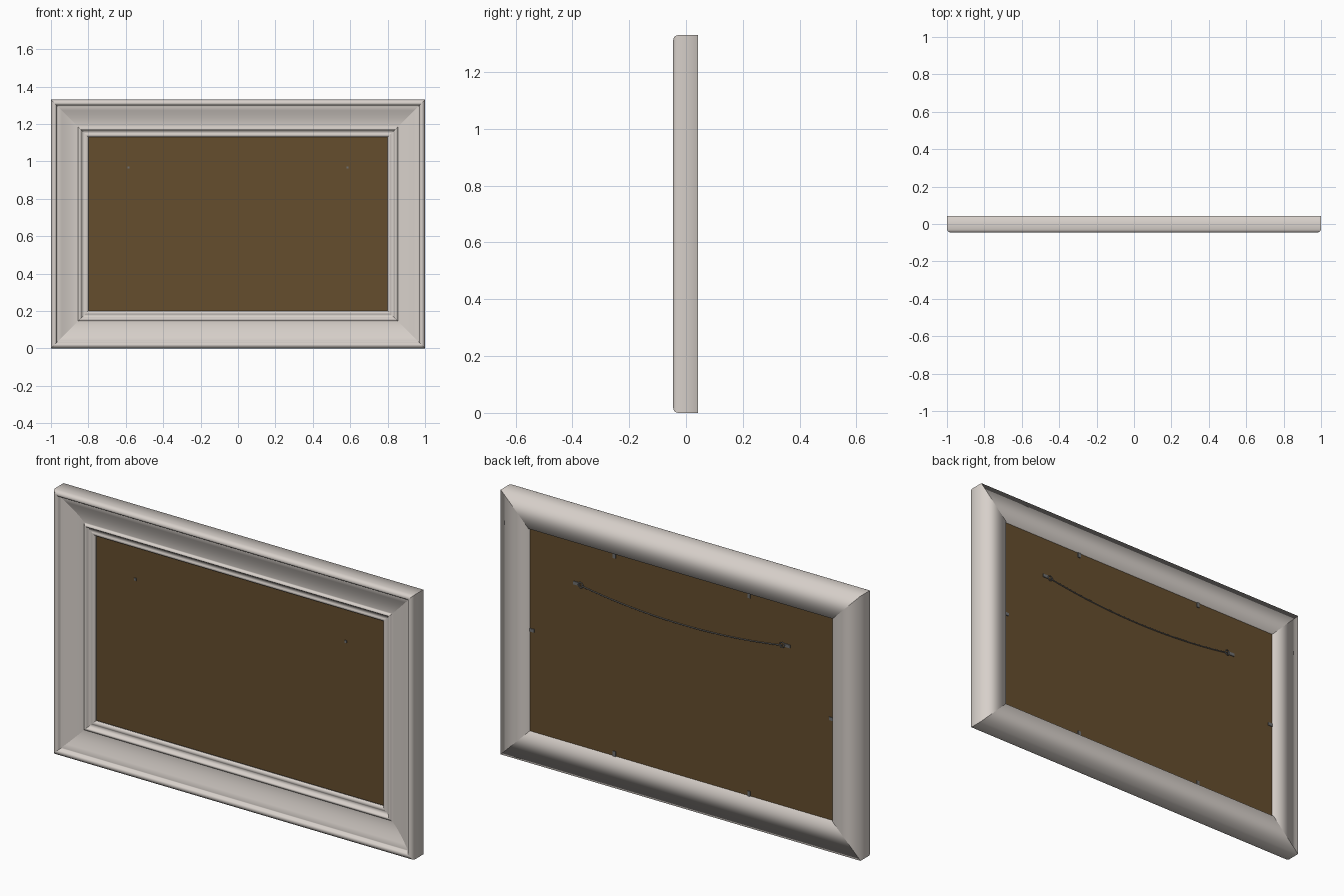
import bpy, bmesh, math
from mathutils import Vector

if "Cube" in bpy.data.objects:
    bpy.data.objects.remove(bpy.data.objects["Cube"])

W, H = 1.0, 1.33          # half width, full height
BACK = 0.043
BOARD_BACK = 0.033


def material(name, rgb):
    m = bpy.data.materials.new(name)
    m.use_nodes = True
    m.diffuse_color = (*rgb, 1)
    m.node_tree.nodes["Principled BSDF"].inputs["Base Color"].default_value = (*rgb, 1)
    return m


white = material("painted_wood", (0.68, 0.63, 0.59))
brown = material("brown_board", (0.13, 0.075, 0.027))
metal = material("dark_metal", (0.16, 0.16, 0.16))


def finish(name, bm, mat, smooth=False):
    bmesh.ops.recalc_face_normals(bm, faces=bm.faces)
    me = bpy.data.meshes.new(name)
    bm.to_mesh(me)
    bm.free()
    ob = bpy.data.objects.new(name, me)
    bpy.context.collection.objects.link(ob)
    me.materials.append(mat)
    for p in me.polygons:
        p.use_smooth = smooth
    return ob


def box(name, centre, size, mat):
    bm = bmesh.new()
    bmesh.ops.create_cube(bm, size=1)
    bmesh.ops.scale(bm, vec=size, verts=bm.verts)
    bmesh.ops.translate(bm, vec=centre, verts=bm.verts)
    return finish(name, bm, mat)


def tube(name, points, radius, mat, cyclic=False):
    cu = bpy.data.curves.new(name, "CURVE")
    cu.dimensions = "3D"
    cu.bevel_depth = radius
    cu.bevel_resolution = 2
    sp = cu.splines.new("POLY")
    sp.points.add(len(points) - 1)
    for p, co in zip(sp.points, points):
        p.co = (*co, 1)
    sp.use_cyclic_u = cyclic
    cu.use_fill_caps = True
    cu.materials.append(mat)
    ob = bpy.data.objects.new(name, cu)
    bpy.context.collection.objects.link(ob)


# Moulding section: (inset from the outer edge, depth)
lip = [(0, BACK), (0, -.028), (.003, -.037), (.009, -.043), (.017, -.045),
       (.024, -.043), (.029, -.037), (.031, -.026), (.037, -.026)]
cove = [(.037 + .108 * math.sin(a), .002 - .026 * math.cos(a))
        for a in (math.pi / 2 * i / 8 for i in range(1, 9))]
cove = [(d, -.026 + .028 * math.sin(math.pi / 2 * (d - .037) / .108)) for d, _ in cove]
bead = [(.147, -.003), (.152, -.007), (.157, -.007), (.161, -.003), (.163, .004),
        (.178, .007), (.183, .004), (.190, .004), (.197, .008), (.2, .014)]
rebate = [(.2, .02), (.155, .02), (.155, BACK)]
profile = lip + cove + bead + rebate


# Four mitred frame members
def member(name, corner_a, corner_b):
    bm = bmesh.new()
    rings = []
    for sx, sz in (corner_a, corner_b):
        rings.append([bm.verts.new((sx * (W - d), y, H / 2 + sz * (H / 2 - d)))
                      for d, y in profile])
    n = len(profile)
    for i in range(n):
        j = (i + 1) % n
        bm.faces.new((rings[0][i], rings[0][j], rings[1][j], rings[1][i]))
    return finish(name, bm, white, True)


member("frame_top", (-1, 1), (1, 1))
member("frame_bottom", (-1, -1), (1, -1))
member("frame_left", (1, -1), (1, 1))
member("frame_right", (-1, -1), (-1, 1))

# Backing board held in the rebate
box("backing_board", (0, (.021 + BOARD_BACK) / 2, H / 2),
    (2 * (W - .156), BOARD_BACK - .021, H - .312), brown)

# Retaining clips around the board edge
for side, s in (("left", 1), ("right", -1)):
    for row, z in (("top", H - .165), ("bottom", .165)):
        box(f"clip_{row}_{side}", (s * .375, BOARD_BACK + .002, z), (.016, .004, .03), metal)
    box(f"clip_side_{side}", (s * .835, BOARD_BACK + .002, H / 2), (.03, .004, .016), metal)

    # Hanger: strap plate, ring and a screw through the board
    box(f"hanger_plate_{side}", (s * .585, BOARD_BACK + .002, .967), (.036, .004, .016), metal)
    ring = [(s * .56 + .013 * math.cos(a), BOARD_BACK + .004, .965 + .013 * math.sin(a))
            for a in (math.tau * i / 12 for i in range(12))]
    tube(f"hanger_ring_{side}", ring, .0025, metal, True)
    box(f"hanger_screw_{side}", (s * .585, .026, .967), (.012, .018, .012), metal)

# Sagging hanging wire
tube("hanging_wire", [(x, BOARD_BACK + .004, .918 + .045 * (x / .56) ** 2)
                      for x in (-.56 + 1.12 * i / 20 for i in range(21))], .003, metal)
